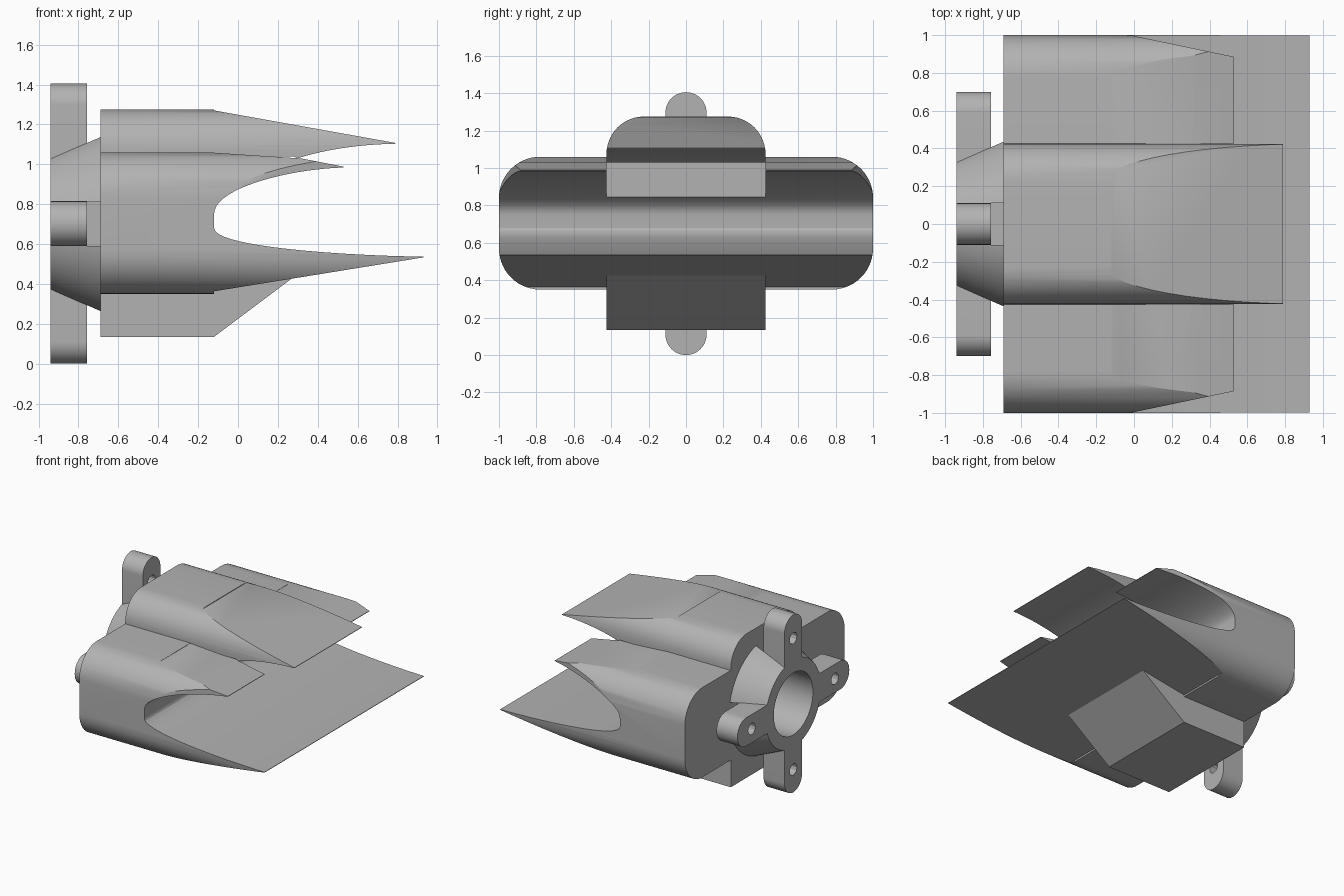
import bpy, bmesh, math
from mathutils import Vector
from mathutils.geometry import interpolate_bezier

if "Cube" in bpy.data.objects:
    bpy.data.objects.remove(bpy.data.objects["Cube"])

grey = bpy.data.materials.new("plain grey")
grey.use_nodes = True
grey.diffuse_color = (0.45, 0.45, 0.45, 1)
grey.node_tree.nodes["Principled BSDF"].inputs["Base Color"].default_value = (0.45, 0.45, 0.45, 1)

BACK = -0.69      # rear face of the nozzle body
PLATE = -0.94     # rear face of the mounting flange
AXIS_Z = 0.70     # height of the pipe axis


def prism(name, pts, axis, a, b):
    """Extrude a closed 2D outline along an axis from a to b."""
    place = {"x": lambda p, t: (t, p[0], p[1]),
             "y": lambda p, t: (p[0], t, p[1]),
             "z": lambda p, t: (p[0], p[1], t)}[axis]
    bm = bmesh.new()
    low = [bm.verts.new(place(p, a)) for p in pts]
    high = [bm.verts.new(place(p, b)) for p in pts]
    bm.faces.new(low)
    bm.faces.new(high)
    for i in range(len(pts)):
        j = (i + 1) % len(pts)
        bm.faces.new((low[i], low[j], high[j], high[i]))
    bmesh.ops.recalc_face_normals(bm, faces=bm.faces)
    mesh = bpy.data.meshes.new(name)
    bm.to_mesh(mesh)
    bm.free()
    mesh.materials.append(grey)
    obj = bpy.data.objects.new(name, mesh)
    bpy.context.collection.objects.link(obj)
    return obj


def rounded(half, z0, z1, r_low, r_top, steps=14):
    """Outline of a rectangle in y and z with rounded lower and upper corners."""
    pts = []
    corners = [(half, z1, r_top, 0), (-half, z1, r_top, 90),
               (-half, z0, r_low, 180), (half, z0, r_low, 270)]
    for y, z, r, start in corners:
        if r == 0:
            pts.append((y, z))
            continue
        cy = y - math.copysign(r, y)
        cz = z - r if z == z1 else z + r
        for k in range(steps + 1):
            a = math.radians(start + 90 * k / steps)
            pts.append((cy + r * math.cos(a), cz + r * math.sin(a)))
    return [p for i, p in enumerate(pts) if (Vector(p) - Vector(pts[i - 1])).length > 1e-5]


def circle(y, z, r, n=48):
    return [(y + r * math.cos(math.tau * k / n), z + r * math.sin(math.tau * k / n)) for k in range(n)]


def bezier(p, h1, h2, q, n=20):
    pts = interpolate_bezier(*[Vector((c[0], c[1], 0)) for c in (p, h1, h2, q)], n)
    return [(v.x, v.y) for v in pts]


def combine(obj, tool, operation):
    """Apply a boolean and throw the tool away."""
    mod = obj.modifiers.new("combine", "BOOLEAN")
    mod.operation = operation
    mod.solver = "EXACT"
    mod.object = tool
    bpy.context.view_layer.objects.active = obj
    bpy.ops.object.modifier_apply(modifier=mod.name)
    bpy.data.objects.remove(tool)


def smooth(obj):
    bpy.ops.object.select_all(action="DESELECT")
    obj.select_set(True)
    bpy.context.view_layer.objects.active = obj
    bpy.ops.object.shade_smooth_by_angle(angle=math.radians(20))


# Wide body: rounded section shaped by a side outline with an open mouth
outline = [(BACK, 0.3), (-0.12, 0.3), (-0.12, 0.363), (0.93, 0.533)]
outline += bezier((0.93, 0.537), (0.6, 0.54), (-0.12, 0.58), (-0.12, 0.68))
outline += bezier((-0.12, 0.75), (-0.12, 0.88), (0.25, 0.975), (0.53, 0.984))
outline += [(0.53, 0.988), (0.32, 1.029), (-0.12, 1.058), (-0.12, 1.1), (BACK, 1.1)]
body = prism("wide_body", rounded(1, 0.35, 1.06, 0.22, 0.22), "x", BACK, 1.0)
combine(body, prism("side_outline", outline, "y", -1.2, 1.2), "INTERSECT")

# Narrowing of the upper lip on both sides
for s in (-1, 1):
    wedge = [(-0.02, s), (0.53, s * 0.885), (0.7, s * 0.85), (0.7, s * 1.2), (-0.02, s * 1.2)]
    combine(body, prism("lip_trim", wedge, "z", 0.72, 1.2), "DIFFERENCE")

# Channel through the upper lip below the central hood, and the pipe bore
channel = [(-0.05, 0.74), (1.1, 0.74), (1.1, 1.03), (0.31, 1.03), (-0.05, 1.03)]
combine(body, prism("channel", channel, "y", -0.425, 0.425), "DIFFERENCE")
combine(body, prism("bore", circle(0, AXIS_Z, 0.245), "x", -0.8, -0.4), "DIFFERENCE")
smooth(body)

# Central hood with a pointed beak
beak = [(BACK, 1.0), (-0.05, 1.0), (-0.05, 1.04), (0.28, 1.04)]
beak += bezier((0.3, 1.03), (0.42, 1.07), (0.6, 1.1), (0.79, 1.103), 12)
beak += [(0.79, 1.107), (-0.12, 1.27), (-0.12, 1.35), (BACK, 1.35)]
hood = prism("central_hood", rounded(0.425, 0.9, 1.275, 0, 0.2), "x", BACK, 1.0)
combine(hood, prism("beak_outline", beak, "y", -0.6, 0.6), "INTERSECT")
smooth(hood)

# Keel block under the body
keel = [(BACK, 0.135), (-0.12, 0.135), (0.27, 0.427), (0.2, 0.43), (BACK, 0.43)]
prism("keel_block", keel, "y", -0.425, 0.425)

# Conical flange, notched behind each arm
flange = prism("mounting_flange", circle(0, AXIS_Z, 1, 64), "x", PLATE, BACK)
for v in flange.data.vertices:
    r = 0.345 if v.co.x < -0.8 else 0.45
    v.co.y *= r
    v.co.z = AXIS_Z + (v.co.z - AXIS_Z) * r
for dy, dz in ((1, 0), (-1, 0), (0, 1), (0, -1)):
    cy, cz = dy * 0.545, AXIS_Z + dz * 0.545
    hy, hz = (0.2, 0.11) if dy else (0.11, 0.2)
    notch = [(cy - hy, cz - hz), (cy + hy, cz - hz), (cy + hy, cz + hz), (cy - hy, cz + hz)]
    combine(flange, prism("notch", notch, "x", -0.97, -0.6), "DIFFERENCE")

# Four arms with round ends, the bore and the bolt holes
upright = rounded(0.11, 0.0, 1.405, 0.1099, 0.1099)
crossbar = rounded(0.7, 0.59, 0.815, 0.1124, 0.1124)
for pts in (upright, crossbar):
    combine(flange, prism("arm", pts, "x", PLATE, -0.757), "UNION")
combine(flange, prism("bore", circle(0, AXIS_Z, 0.245), "x", -1.1, -0.5), "DIFFERENCE")
for y, z in ((0.52, 0), (-0.52, 0), (0, 0.52), (0, -0.52)):
    hole = circle(y, AXIS_Z + z, 0.045, 12)
    combine(flange, prism("bolt_hole", hole, "x", -1.1, -0.7), "DIFFERENCE")
smooth(flange)
